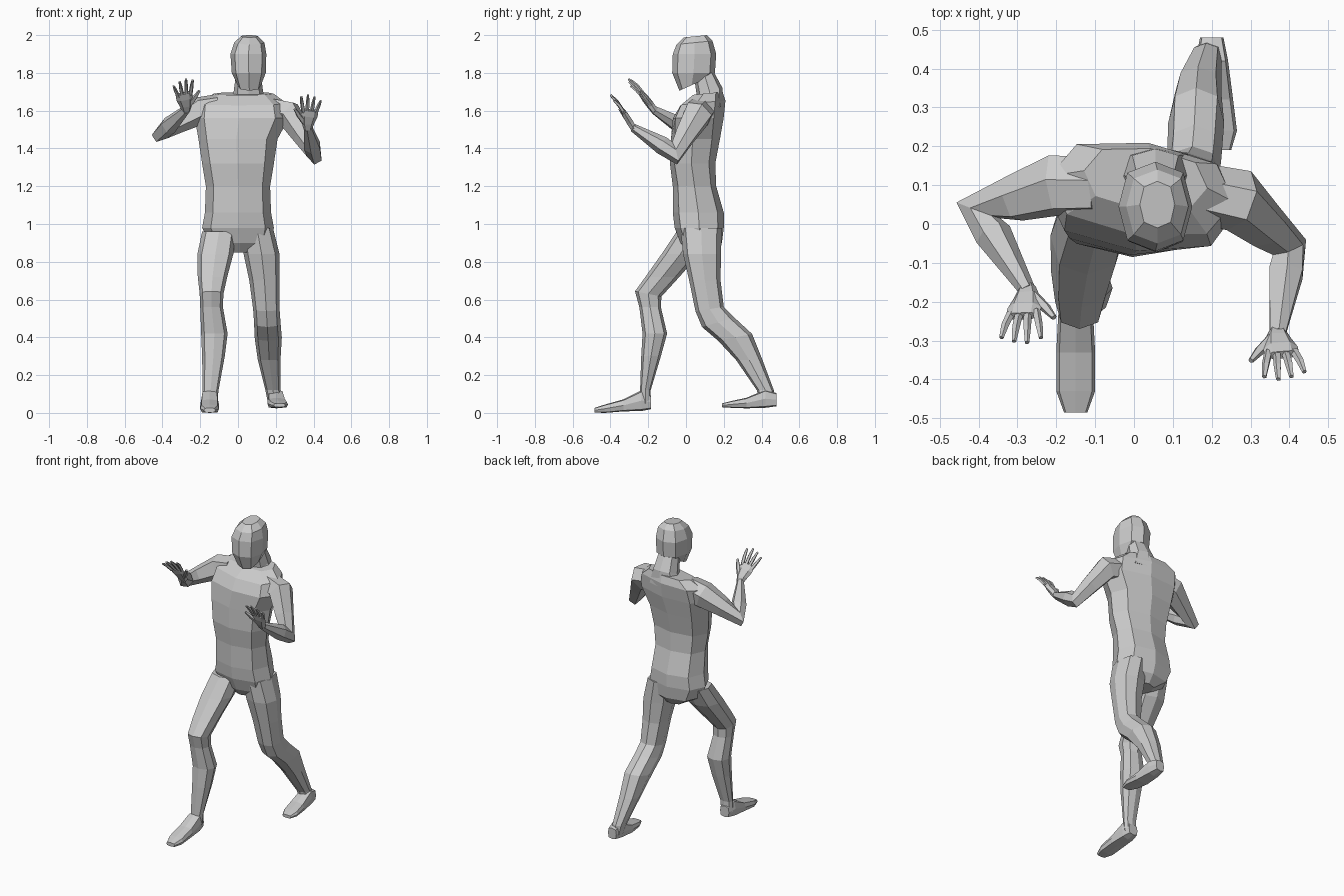
import bpy
import bmesh
import math
from mathutils import Vector

cube = bpy.data.objects.get("Cube")
if cube:
    bpy.data.objects.remove(cube, do_unlink=True)

X, Y, Z = Vector((1, 0, 0)), Vector((0, 1, 0)), Vector((0, 0, 1))

clay = bpy.data.materials.new("clay grey")
clay.use_nodes = True
clay.diffuse_color = (0.6, 0.6, 0.6, 1)
clay.node_tree.nodes["Principled BSDF"].inputs["Base Color"].default_value = (0.6, 0.6, 0.6, 1)


def ring_points(center, across, deep, width, depth, sides, power):
    """Rounded-box cross-section around a centre."""
    points = []
    for k in range(sides):
        angle = math.tau * k / sides
        c, s = math.cos(angle), math.sin(angle)
        c = math.copysign(abs(c) ** power, c) if abs(c) > 1e-6 else 0
        s = math.copysign(abs(s) ** power, s) if abs(s) > 1e-6 else 0
        points.append(center + across * c * width + deep * s * depth)
    return points


def skin(name, rings):
    """Joins cross-sections into one closed flat-shaded mesh."""
    bm = bmesh.new()
    loops = [[bm.verts.new(p) for p in ring] for ring in rings]
    count = len(loops[0])
    for low, high in zip(loops, loops[1:]):
        for k in range(count):
            j = (k + 1) % count
            bm.faces.new((low[k], low[j], high[j], high[k]))
    bm.faces.new(loops[0])
    bm.faces.new(loops[-1])
    bmesh.ops.recalc_face_normals(bm, faces=bm.faces[:])
    mesh = bpy.data.meshes.new(name)
    bm.to_mesh(mesh)
    bm.free()
    mesh.materials.append(clay)
    obj = bpy.data.objects.new(name, mesh)
    bpy.context.collection.objects.link(obj)
    return obj


def level_loft(name, rows, sides=8, deep=Y, power=0.8):
    """Rows: x, y, z, half width, half depth, twist in degrees, pitch."""
    rings = []
    for row in rows:
        x, y, z, width, depth, twist, pitch = (tuple(row) + (0, 0))[:7]
        turn = math.radians(twist)
        across = X * math.cos(turn) + Y * math.sin(turn)
        through = deep if deep is Z else Y * math.cos(turn) - X * math.sin(turn) + Z * pitch
        rings.append(ring_points(Vector((x, y, z)), across, through, width, depth, sides, power))
    return skin(name, rings)


def tube(name, rows, side, sides=6, power=0.85):
    """Rows: centre, half width along side, half thickness; sections follow the path."""
    centers = [Vector(r[0]) for r in rows]
    rings = []
    for i, (_, width, depth) in enumerate(rows):
        before, after = max(i - 1, 0), min(i + 1, len(rows) - 1)
        tangent = Vector()
        for a, b in ((before, i), (i, after)):
            if a != b:
                tangent += (centers[b] - centers[a]).normalized()
        tangent.normalize()
        across = (side - tangent * side.dot(tangent)).normalized()
        rings.append(ring_points(centers[i], across, tangent.cross(across), width, depth, sides, power))
    return skin(name, rings)


def arm(prefix, inner, shoulder, elbow, wrist):
    inner, shoulder, elbow, wrist = map(Vector, (inner, shoulder, elbow, wrist))
    bend = (elbow - shoulder).cross(wrist - elbow).normalized()
    tube(prefix + "_arm", [
        (inner, 0.07, 0.075),
        (shoulder, 0.075, 0.08),
        (shoulder.lerp(elbow, 0.55), 0.055, 0.06),
        (elbow, 0.04, 0.065),
        (elbow.lerp(wrist, 0.3), 0.048, 0.046),
        (wrist, 0.024, 0.02)], bend)


def hand(prefix, wrist, reach, thumb_side):
    wrist, reach = Vector(wrist), Vector(reach).normalized()
    t = Vector(thumb_side)
    t = (t - reach * t.dot(reach)).normalized()
    # palm normal pointing forward
    normal = t.cross(reach)
    if normal.y > 0:
        normal.negate()

    def spot(along, over, out=0.0):
        return wrist + reach * along + t * over + normal * out

    tube(prefix + "_palm", [
        (spot(-0.01, 0), 0.022, 0.018),
        (spot(0.03, 0.002), 0.034, 0.02),
        (spot(0.075, 0), 0.045, 0.018),
        (spot(0.11, -0.002), 0.044, 0.012)], t)
    fingers = {"little": (-1.5, 0.08), "ring": (-0.5, 0.1), "middle": (0.5, 0.11), "index": (1.5, 0.095)}
    for label, (slot, length) in fingers.items():
        tube(f"{prefix}_{label}_finger", [
            (spot(0.095, slot * 0.022), 0.011, 0.011),
            (spot(0.1 + length * 0.55, slot * 0.03, 0.002), 0.01, 0.01),
            (spot(0.1 + length, slot * 0.035, 0.012), 0.006, 0.006)], t, 5)
    tube(prefix + "_thumb", [
        (spot(0.03, 0.02), 0.016, 0.015),
        (spot(0.075, 0.055, 0.006), 0.013, 0.012),
        (spot(0.115, 0.08, 0.01), 0.007, 0.007)], t, 5)


# Trunk, turning slightly toward the shoulders
level_loft("torso", [
    (0.01, 0.08, 0.85, 0.07, 0.07),
    (0.01, 0.08, 0.9, 0.16, 0.11),
    (0, 0.07, 0.98, 0.19, 0.13),
    (0, 0.065, 1.06, 0.175, 0.135),
    (0, 0.045, 1.2, 0.17, 0.115),
    (0, 0.035, 1.32, 0.19, 0.12, -2),
    (0, 0.05, 1.45, 0.21, 0.13, -4),
    (0.02, 0.065, 1.56, 0.25, 0.135, -6),
    (0.02, 0.09, 1.64, 0.24, 0.12, -8, 0.1),
    (0.03, 0.115, 1.69, 0.16, 0.08, -8, 0.1)])

level_loft("neck", [
    (0.055, 0.115, 1.62, 0.11, 0.085),
    (0.055, 0.125, 1.7, 0.078, 0.068, 0, 0.3),
    (0.055, 0.095, 1.8, 0.065, 0.055)])

level_loft("head", [
    (0.06, 0.03, 1.735, 0.062, 0.065, 0, 0.45),
    (0.057, 0.04, 1.8, 0.09, 0.113),
    (0.055, 0.045, 1.9, 0.095, 0.115),
    (0.06, 0.045, 1.96, 0.08, 0.095, 0, 0.1),
    (0.06, 0.05, 1.994, 0.045, 0.06, 0, 0.1)])

# Leading leg
level_loft("right_leg", [
    (-0.1, 0.04, 0.96, 0.09, 0.09),
    (-0.12, -0.03, 0.84, 0.095, 0.1),
    (-0.135, -0.125, 0.72, 0.078, 0.09),
    (-0.14, -0.2, 0.63, 0.063, 0.07, 0, -0.2),
    (-0.14, -0.19, 0.56, 0.06, 0.057),
    (-0.125, -0.165, 0.42, 0.07, 0.065),
    (-0.13, -0.185, 0.3, 0.06, 0.052),
    (-0.145, -0.215, 0.12, 0.042, 0.028),
    (-0.15, -0.215, 0.05, 0.04, 0.028)])

# Trailing leg
level_loft("left_leg", [
    (0.1, 0.08, 0.98, 0.085, 0.11),
    (0.125, 0.085, 0.84, 0.095, 0.1),
    (0.14, 0.1, 0.7, 0.08, 0.083),
    (0.15, 0.125, 0.55, 0.07, 0.075, 0, 0.15),
    (0.155, 0.17, 0.48, 0.07, 0.085, 0, 0.3),
    (0.16, 0.26, 0.4, 0.072, 0.09, 0, 0.2),
    (0.165, 0.335, 0.28, 0.06, 0.07),
    (0.185, 0.42, 0.12, 0.04, 0.045),
    (0.195, 0.43, 0.06, 0.038, 0.04)])

# Feet, lofted from heel to toe
level_loft("right_foot", [
    (-0.15, -0.185, 0.055, 0.032, 0.035),
    (-0.15, -0.235, 0.065, 0.045, 0.055),
    (-0.15, -0.33, 0.04, 0.05, 0.032),
    (-0.15, -0.43, 0.022, 0.05, 0.022),
    (-0.15, -0.485, 0.014, 0.03, 0.012)], deep=Z, power=0.5)

level_loft("left_foot", [
    (0.2, 0.48, 0.07, 0.03, 0.035),
    (0.2, 0.42, 0.075, 0.042, 0.048),
    (0.205, 0.32, 0.052, 0.05, 0.028),
    (0.215, 0.24, 0.045, 0.05, 0.018),
    (0.22, 0.19, 0.04, 0.03, 0.01)], deep=Z, power=0.5)

# Raised guard: arms and open hands
left_wrist, right_wrist = (0.37, -0.28, 1.51), (-0.275, -0.17, 1.605)
arm("left", (0.17, 0.08, 1.6), (0.27, 0.06, 1.58), (0.4, -0.06, 1.375), left_wrist)
arm("right", (-0.1, 0.1, 1.62), (-0.2, 0.1, 1.6), (-0.4, 0.035, 1.485), right_wrist)
hand("left", left_wrist, (0.02, -0.115, 0.19), (-1, 0, 0))
hand("right", right_wrist, (-0.02, -0.13, 0.17), (1, 0.15, 0.1))
